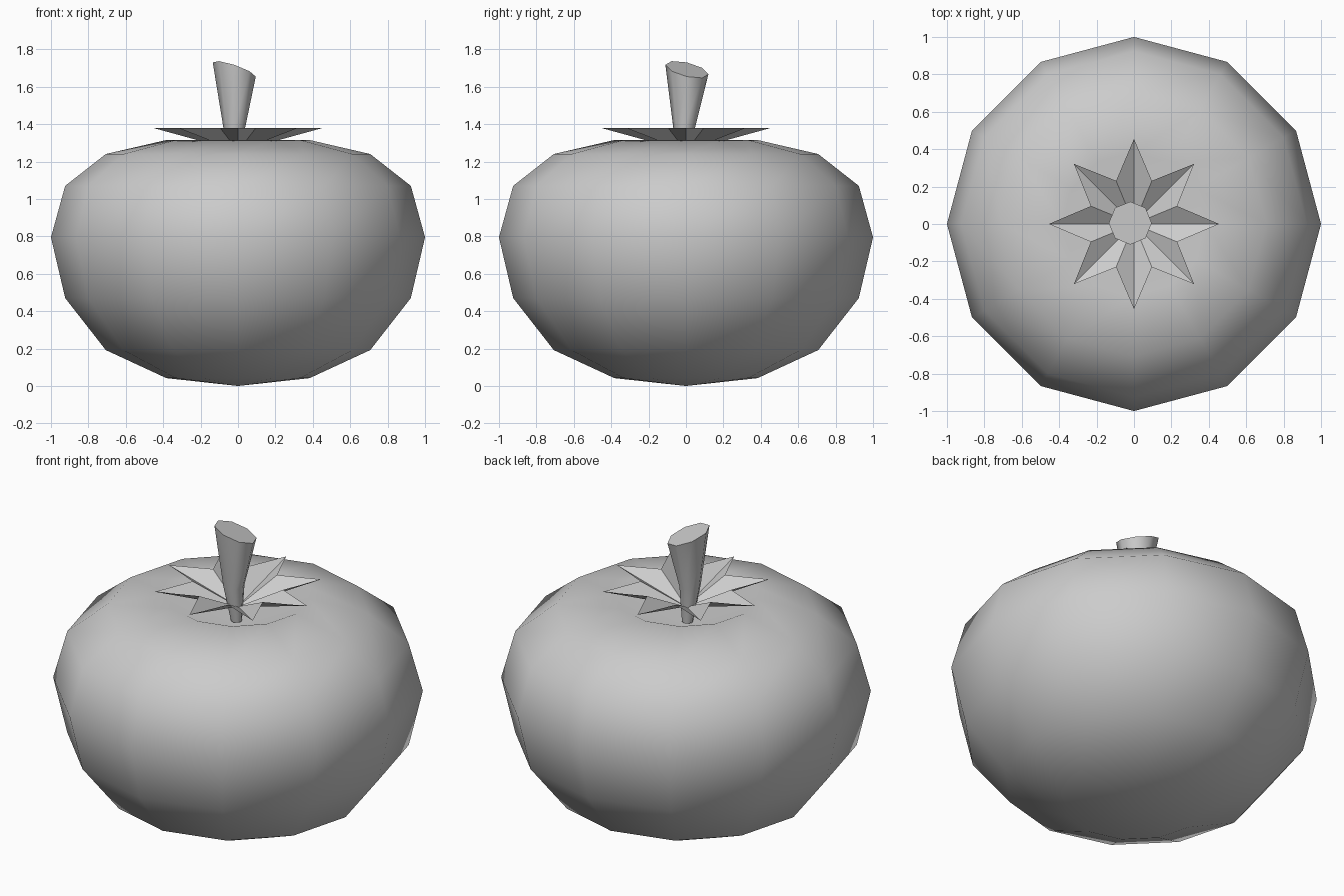
import bpy
from math import sin, cos, pi, radians

if "Cube" in bpy.data.objects:
    bpy.data.objects.remove(bpy.data.objects["Cube"])


def make_object(name, verts, faces, smooth_angle=None):
    mesh = bpy.data.meshes.new(name)
    mesh.from_pydata(verts, [], faces)
    mesh.update()
    obj = bpy.data.objects.new(name, mesh)
    bpy.context.collection.objects.link(obj)
    if smooth_angle:
        bpy.ops.object.select_all(action='DESELECT')
        obj.select_set(True)
        bpy.context.view_layer.objects.active = obj
        bpy.ops.object.shade_smooth_by_angle(angle=radians(smooth_angle))
    return obj


def ring(radius, z, n, cx=0.0, cy=0.0):
    return [(cx + radius * cos(2 * pi * i / n), cy + radius * sin(2 * pi * i / n), z)
            for i in range(n)]


def bridge(a, b, n):
    return [(a + i, a + (i + 1) % n, b + (i + 1) % n, b + i) for i in range(n)]


# Fruit body: 12-sided squashed sphere with a dimpled top
N = 12
profile = [(0.383, 0.042), (0.707, 0.192), (0.924, 0.47), (1.0, 0.795),
           (0.924, 1.07), (0.707, 1.24), (0.383, 1.315)]
verts, faces = [], []
for k, (r, z) in enumerate(profile):
    verts += ring(r, z, N)
    if k:
        faces += bridge((k - 1) * N, k * N, N)
verts += [(0, 0, 0), (0, 0, 1.15)]
bottom, top, last = len(verts) - 2, len(verts) - 1, (len(profile) - 1) * N
for i in range(N):
    j = (i + 1) % N
    faces += [(bottom, j, i), (top, last + i, last + j)]
make_object("fruit_body", verts, faces, 80)

# Leaf crown: eight-pointed star folded down to its centre
P = 16
verts = []
for i in range(P):
    r = 0.455 if i % 2 == 0 else 0.25
    verts.append((r * cos(2 * pi * i / P), r * sin(2 * pi * i / P), 1.38))
verts.append((0, 0, 1.255))
make_object("leaf_crown", verts, [(P, i, (i + 1) % P) for i in range(P)])

# Stem: eight-sided, widening upward to a slanted cut
S = 8
verts = ring(0.03, 1.17, S, -0.01, 0) + ring(0.058, 1.38, S, -0.02, -0.01)
verts += [(x, y, 1.693 - 0.33 * (x + 0.02) - 0.22 * y)
          for x, y, _ in ring(0.115, 0, S, -0.02, 0.005)]
faces = bridge(0, S, S) + bridge(S, 2 * S, S)
faces += [tuple(range(S))[::-1], tuple(range(2 * S, 3 * S))]
make_object("stem", verts, faces, 60)
